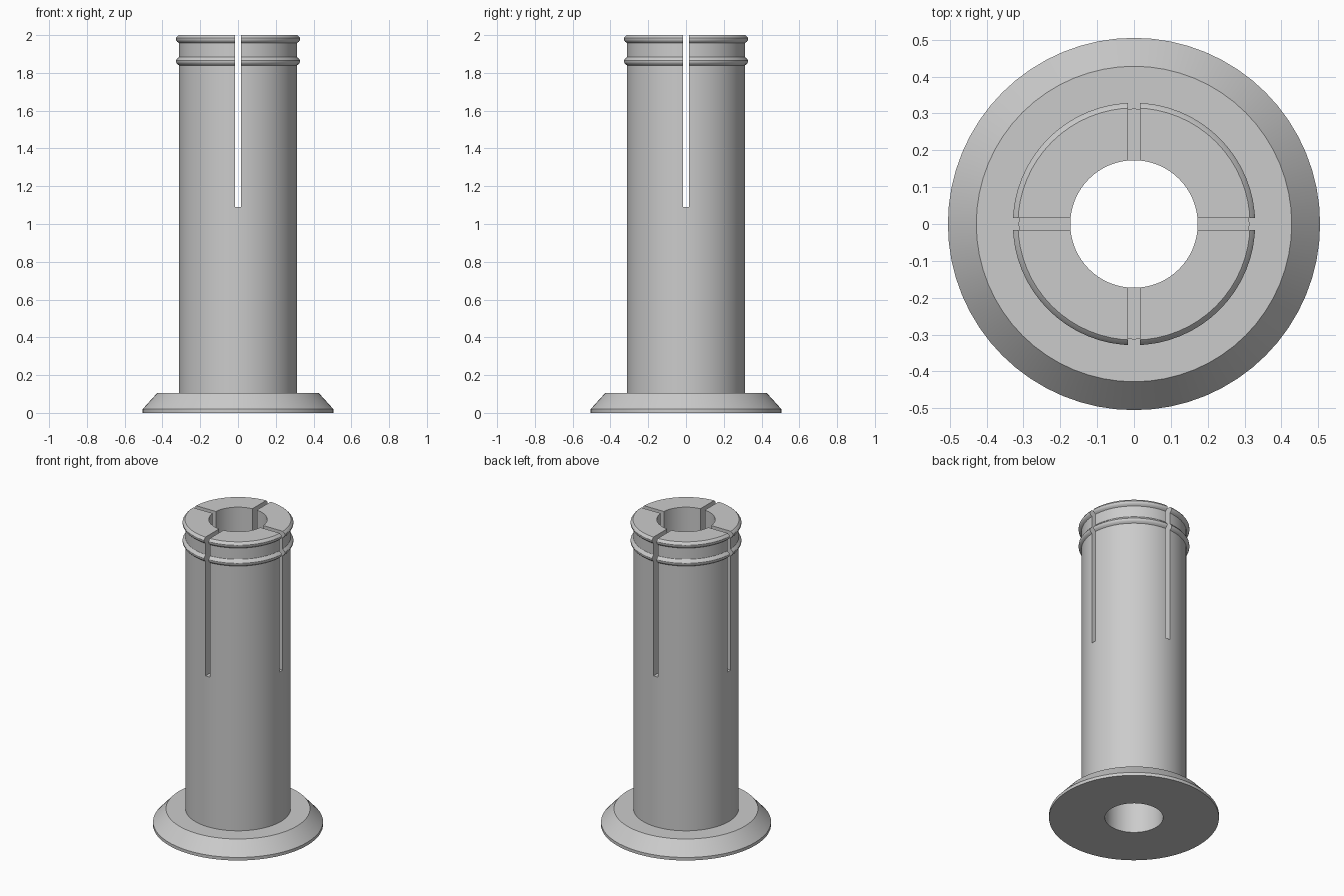
import bpy
import bmesh
from math import cos, sin, tau, radians

SEGMENTS = 64
BORE = 0.173
TUBE = 0.313
RIDGE = 0.329

cube = bpy.data.objects.get("Cube")
if cube:
    bpy.data.objects.remove(cube, do_unlink=True)

grey = bpy.data.materials.new("plain grey")
grey.use_nodes = True
grey.diffuse_color = (0.6, 0.6, 0.6, 1)
grey.node_tree.nodes["Principled BSDF"].inputs["Base Color"].default_value = (0.6, 0.6, 0.6, 1)


def add_object(name, bm):
    bmesh.ops.recalc_face_normals(bm, faces=bm.faces)
    mesh = bpy.data.meshes.new(name)
    bm.to_mesh(mesh)
    bm.free()
    mesh.materials.append(grey)
    obj = bpy.data.objects.new(name, mesh)
    bpy.context.collection.objects.link(obj)
    return obj


def lathe(name, profile):
    """Revolve a closed (radius, height) profile around z."""
    bm = bmesh.new()
    rings = []
    for i in range(SEGMENTS):
        a = tau * i / SEGMENTS
        rings.append([bm.verts.new((r * cos(a), r * sin(a), z)) for r, z in profile])
    n = len(profile)
    for i in range(SEGMENTS):
        a, b = rings[i], rings[(i + 1) % SEGMENTS]
        for j in range(n):
            k = (j + 1) % n
            bm.faces.new((a[j], b[j], b[k], a[k]))
    return add_object(name, bm)


def ridge(z):
    """Profile of a rounded snap ridge, from its lower edge upwards."""
    return [(TUBE, z), (RIDGE - 0.005, z + 0.008), (RIDGE, z + 0.017),
            (RIDGE, z + 0.026), (RIDGE - 0.005, z + 0.034), (TUBE + 0.002, z + 0.042)]


# Flanged foot, tube, two ridges and bore in one profile
profile = [(BORE, 0), (0.505, 0), (0.505, 0.02), (0.428, 0.105), (TUBE, 0.105)]
profile += ridge(1.84) + [(TUBE, 1.885)] + ridge(1.958)[:-1]
profile += [(TUBE + 0.002, 2), (BORE, 2)]
sleeve = lathe("slotted_sleeve", profile)

# Crossed slots that split the upper half into four fingers
for name, size in (("slot_cutter_x", (1, 0.032, 1)), ("slot_cutter_y", (0.032, 1, 1))):
    bm = bmesh.new()
    bmesh.ops.create_cube(bm, size=1)
    bmesh.ops.scale(bm, vec=size, verts=bm.verts)
    bmesh.ops.translate(bm, vec=(0, 0, 1.59), verts=bm.verts)
    cutter = add_object(name, bm)
    cutter.hide_render = True
    cutter.hide_set(True)
    mod = sleeve.modifiers.new(name, "BOOLEAN")
    mod.operation = "DIFFERENCE"
    mod.solver = "EXACT"
    mod.object = cutter

# Apply the cuts and remove the cutters
bpy.ops.object.select_all(action="DESELECT")
bpy.context.view_layer.objects.active = sleeve
sleeve.select_set(True)
for mod in list(sleeve.modifiers):
    cutter = mod.object
    bpy.ops.object.modifier_apply(modifier=mod.name)
    bpy.data.objects.remove(cutter, do_unlink=True)

bpy.ops.object.shade_smooth_by_angle(angle=radians(30))
